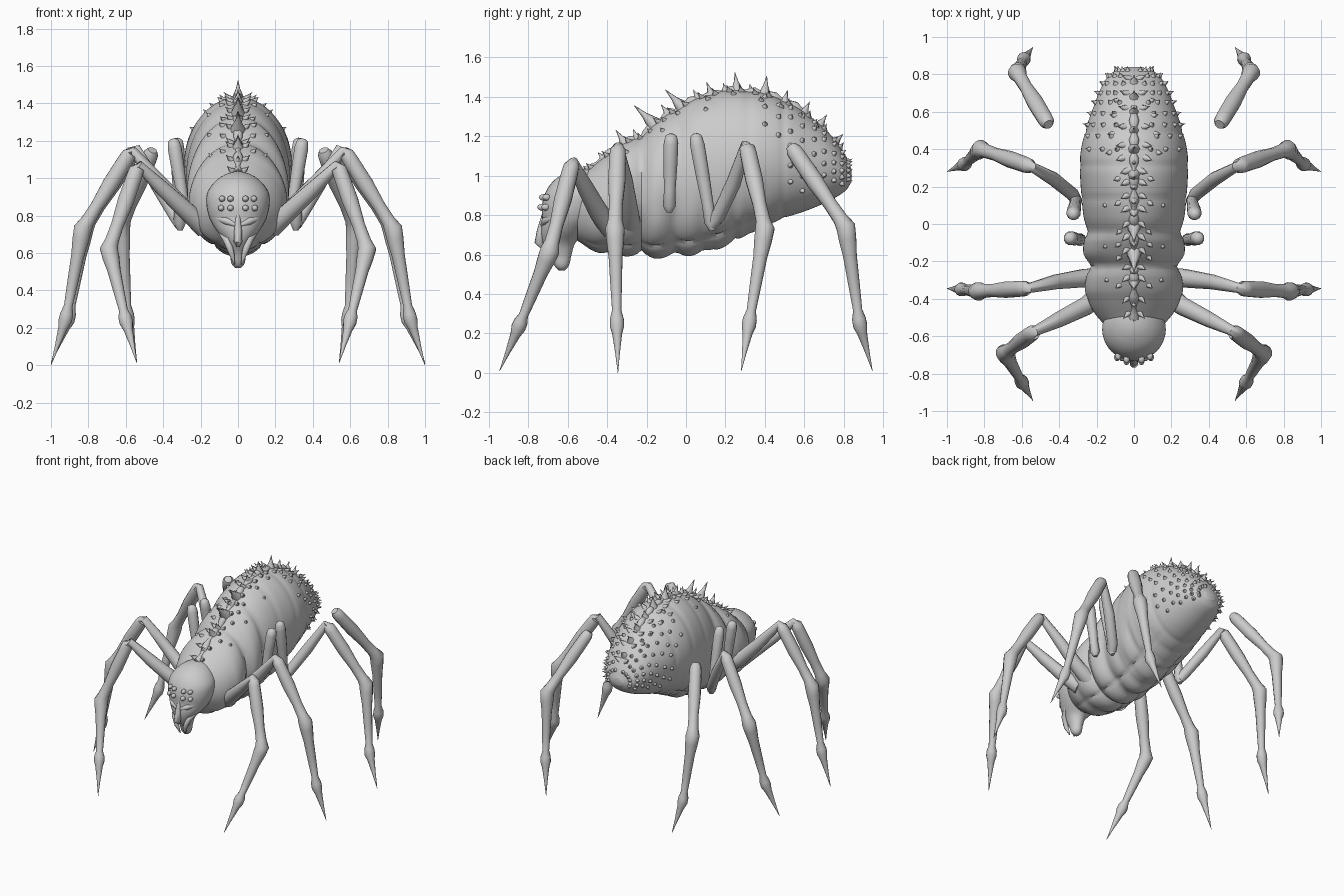
import bpy, bmesh, math, random
from mathutils import Vector

if "Cube" in bpy.data.objects:
    bpy.data.objects.remove(bpy.data.objects["Cube"])

random.seed(4)
mat = bpy.data.materials.new("pale_grey")
mat.diffuse_color = (0.6, 0.6, 0.6, 1)
mat.use_nodes = True
mat.node_tree.nodes["Principled BSDF"].inputs["Base Color"].default_value = mat.diffuse_color


def add_rings(bm, rings):
    """Skin a list of point rings and close both ends."""
    vs = [[bm.verts.new(p) for p in r] for r in rings]
    n = len(vs[0])
    for a, b in zip(vs, vs[1:]):
        for i in range(n):
            bm.faces.new((a[i], a[(i + 1) % n], b[(i + 1) % n], b[i]))
    bm.faces.new(vs[0][::-1])
    bm.faces.new(vs[-1])


def finish(bm, name, angle=50):
    bmesh.ops.recalc_face_normals(bm, faces=bm.faces[:])
    me = bpy.data.meshes.new(name)
    bm.to_mesh(me)
    bm.free()
    me.materials.append(mat)
    ob = bpy.data.objects.new(name, me)
    bpy.context.collection.objects.link(ob)
    bpy.ops.object.select_all(action='DESELECT')
    ob.select_set(True)
    bpy.context.view_layer.objects.active = ob
    bpy.ops.object.shade_smooth_by_angle(angle=math.radians(angle))
    return ob


def lerp_table(table, t):
    """Smooth (Catmull-Rom) lookup in rows that start with the key."""
    t = min(max(t, table[0][0]), table[-1][0])
    i = max(k for k in range(len(table) - 1) if table[k][0] <= t)
    p1, p2 = table[i], table[i + 1]
    p0, p3 = table[max(i - 1, 0)], table[min(i + 2, len(table) - 1)]
    h = p2[0] - p1[0]
    u = (t - p1[0]) / h
    out = []
    for k in range(1, len(p1)):
        m1 = (p2[k] - p0[k]) / (p2[0] - p0[0]) * h
        m2 = (p3[k] - p1[k]) / (p3[0] - p1[0]) * h
        out.append((2*u**3 - 3*u**2 + 1) * p1[k] + (u**3 - 2*u**2 + u) * m1
                   + (3*u**2 - 2*u**3) * p2[k] + (u**3 - u**2) * m2)
    return out


# Body: y, top z, bottom z, half width
BODY = [(-0.55, 0.99, 0.67, 0.15), (-0.47, 1.05, 0.62, 0.215), (-0.37, 1.13, 0.60, 0.26),
        (-0.28, 1.18, 0.595, 0.255), (-0.225, 1.20, 0.60, 0.235), (-0.16, 1.26, 0.585, 0.27),
        (-0.08, 1.32, 0.59, 0.265), (-0.045, 1.335, 0.60, 0.25), (0.04, 1.385, 0.60, 0.27),
        (0.20, 1.43, 0.645, 0.285), (0.36, 1.425, 0.725, 0.288), (0.50, 1.38, 0.785, 0.26),
        (0.63, 1.30, 0.83, 0.215), (0.74, 1.20, 0.88, 0.17), (0.81, 1.10, 0.925, 0.115),
        (0.84, 1.03, 0.97, 0.04)]


def body_point(y, a):
    """Point on the body; a = 0 is the top, pi the belly."""
    top, bot, hw = lerp_table(BODY, y)
    x, z = hw * math.sin(a), math.cos(a)
    k = 1.0
    if -0.52 < y < 0.55:                                   # shallow segment folds
        k -= 0.022 * (1 - abs(math.sin((y + 0.225) * 17.5))) ** 3
    if z < -0.15:                                          # rounded belly lobes
        fade = min(1, (-z - 0.15) * 3) * max(0, min(1, (0.5 - y) * 4, (y + 0.55) * 8))
        row = abs(math.sin((y + 0.225) * 20))
        k += fade * (0.075 * math.sqrt(row * abs(math.cos(a * 3))) - 0.06)
    return Vector((x * k, y, (top + bot) / 2 + z * (top - bot) / 2 * k))


def body_normal(y, a):
    d = 0.02
    n = (body_point(y + d, a) - body_point(y - d, a)).cross(
        body_point(y, a + 0.05) - body_point(y, a - 0.05)).normalized()
    c = lerp_table(BODY, y)
    out = body_point(y, a) - Vector((0, y, (c[0] + c[1]) / 2))
    return n if n.dot(out) > 0 else -n


bm = bmesh.new()
N = 96
add_rings(bm, [[body_point(-0.55 + 1.39 * math.sin(i / 100 * math.pi / 2), j * 2 * math.pi / N)
                for j in range(N)] for i in range(101)])
finish(bm, "body")


def add_tube(bm, pts, sides=10):
    """Tube through (x, y, z, radius) stations."""
    P = [Vector(p[:3]) for p in pts]
    rings = []
    for i, p in enumerate(P):
        d = (P[min(i + 1, len(P) - 1)] - P[max(i - 1, 0)]).normalized()
        u = d.cross(Vector((0.3, 1, 0.05))).normalized()
        v = d.cross(u)
        rings.append([p + pts[i][3] * (math.cos(t) * u + math.sin(t) * v)
                      for t in (2 * math.pi * k / sides for k in range(sides))])
    add_rings(bm, rings)


def add_spike(bm, p, d, length, r):
    """Thorn with a flared foot."""
    add_tube(bm, [(*(p + d * length * f), r * w) for f, w in
                  ((-0.25, 1.5), (0.12, 1.0), (0.5, 0.45), (1, 0.05))], 7)


# Crest: tall thorns on the midline, with forked thorns beside them
bm = bmesh.new()
for y, h in ((-0.5, 0.03), (-0.42, 0.04), (-0.31, 0.08), (-0.25, 0.05), (-0.16, 0.14), (-0.09, 0.06),
             (-0.02, 0.12), (0.06, 0.05), (0.13, 0.07), (0.20, 0.04), (0.26, 0.09), (0.33, 0.04),
             (0.40, 0.09), (0.50, 0.06), (0.60, 0.06), (0.68, 0.06), (0.76, 0.05)):
    d = (body_normal(y, 0) + Vector((0, -0.15, 0))).normalized()
    add_spike(bm, body_point(y, 0), d, h, 0.012 + h * 0.16)
    for s in (-1, 1):
        a = s * (0.16 if y < 0.3 else 0.24)
        d = (body_normal(y, a) + Vector((s * 0.7, -0.3, 0))).normalized()
        add_spike(bm, body_point(y + 0.02, a), d, 0.045, 0.014)
        if h > 0.05:
            add_spike(bm, body_point(y - 0.02, a * 2), d, 0.03, 0.012)
# low ridge tying the crest together
add_tube(bm, [(0, y, body_point(y, 0).z - 0.005, 0.02 + 0.009 * math.sin(y * 60))
              for y in [-0.5 + 0.025 * i for i in range(46)]], 8)
finish(bm, "back_crest")

# Small knobs scattered over the rear and shoulders
bm = bmesh.new()
for i, y in enumerate((0.40, 0.47, 0.53, 0.59, 0.65, 0.70, 0.75, 0.79, 0.82)):
    for k in range(6 if y > 0.5 else 3):
        a = 0.35 + 0.33 * k + 0.16 * (i % 2) + random.uniform(-0.05, 0.05)
        for s in (-1, 1):
            add_spike(bm, body_point(y, s * a), body_normal(y, s * a), 0.026, 0.012)
for y in (-0.3, -0.12, 0.1):
    for s in (-1, 1):
        add_spike(bm, body_point(y, s * 0.6), body_normal(y, s * 0.6), 0.02, 0.01)
finish(bm, "rear_knobs")

# Head: z, front y, back y, half width
HEAD = [(0.52, -0.645, -0.615, 0.015), (0.54, -0.665, -0.595, 0.034), (0.60, -0.69, -0.58, 0.045),
        (0.66, -0.725, -0.56, 0.068), (0.72, -0.735, -0.50, 0.115), (0.78, -0.73, -0.44, 0.15),
        (0.85, -0.73, -0.41, 0.168), (0.92, -0.71, -0.40, 0.165), (0.98, -0.665, -0.41, 0.125),
        (1.02, -0.60, -0.44, 0.07), (1.035, -0.55, -0.48, 0.02)]
bm = bmesh.new()
rings = []
for i in range(45):
    z = 0.52 + 0.515 * i / 44
    f, b, w = lerp_table(HEAD, z)
    rings.append([(w * math.sin(t), (f + b) / 2 + (f - b) / 2 * math.cos(t), z)
                  for t in (2 * math.pi * k / 32 for k in range(32))])
add_rings(bm, rings)
finish(bm, "head")


def add_ball(bm, c, r, scale=(1, 1, 1)):
    for v in bmesh.ops.create_icosphere(bm, subdivisions=2, radius=r)['verts']:
        v.co = Vector(c) + Vector([v.co[k] * scale[k] for k in range(3)])


# Eyes, brow folds, muzzle and fangs
bm = bmesh.new()
for s in (-1, 1):
    for x, z in ((0.04, 0.89), (0.085, 0.89), (0.04, 0.84), (0.09, 0.84)):
        f, b, w = lerp_table(HEAD, z)
        y = (f + b) / 2 + (f - b) / 2 * math.sqrt(1 - (x / w) ** 2)
        add_ball(bm, (s * x, y - 0.006, z), 0.017, (1, 1.3, 1))
finish(bm, "eyes")
bm = bmesh.new()
for s in (-1, 1):
    add_tube(bm, [(s * 0.015, -0.725, 0.75, 0.012), (s * 0.06, -0.715, 0.77, 0.02),
                  (s * 0.12, -0.65, 0.79, 0.015)], 8)
    add_tube(bm, [(s * 0.10, -0.63, 0.72, 0.012), (s * 0.06, -0.69, 0.67, 0.022),
                  (s * 0.035, -0.70, 0.60, 0.016), (s * 0.02, -0.68, 0.54, 0.004)], 8)
add_tube(bm, [(0, -0.72, 0.80, 0.012), (0, -0.735, 0.72, 0.022),
              (0, -0.745, 0.66, 0.024), (0, -0.73, 0.635, 0.008)], 8)
finish(bm, "muzzle")

# Lower legs: knee, shin joint, ankle and claw tip, after an optional list of thigh stations
LEGS = {
    "front_leg": ([(0.18, -0.38, 0.74, 0.06), (0.26, -0.44, 0.81, 0.05), (0.40, -0.51, 0.94, 0.042)],
                  (0.54, -0.58, 1.05), (0.69, -0.69, 0.62), (0.60, -0.845, 0.24), (0.54, -0.945, 0.01)),
    "second_leg": ([(0.17, -0.29, 0.76, 0.06), (0.27, -0.29, 0.82, 0.05), (0.42, -0.31, 0.98, 0.04)],
                   (0.58, -0.345, 1.13), (0.83, -0.36, 0.73), (0.92, -0.35, 0.25), (1.0, -0.345, 0.0)),
    "third_leg": ([(0.31, 0.13, 0.75, 0.03), (0.33, 0.16, 0.79, 0.036), (0.43, 0.24, 0.96, 0.038)],
                  (0.56, 0.31, 1.14), (0.82, 0.40, 0.73), (0.905, 0.32, 0.25), (1.0, 0.28, 0.01)),
    "rear_leg": ([], (0.465, 0.545, 1.13), (0.625, 0.81, 0.74), (0.59, 0.88, 0.25), (0.54, 0.945, 0.01)),
}


def along(a, b, t, r):
    return (*Vector(a).lerp(Vector(b), t), r)


for name, (thigh, knee, shin, ankle, tip) in LEGS.items():
    st = thigh + [along(knee, shin, t, r) for t, r in
                  ((-0.05, 0.026), (0, 0.04), (0.08, 0.043), (0.4, 0.045), (0.7, 0.035), (0.9, 0.038))]
    st += [along(shin, ankle, t, r) for t, r in
           ((0, 0.05), (0.12, 0.046), (0.3, 0.036), (0.6, 0.03), (0.86, 0.024), (0.95, 0.036))]
    st += [along(ankle, tip, t, r) for t, r in ((0.05, 0.037), (0.2, 0.026), (0.6, 0.012), (1, 0.001))]
    for s, side in ((1, "right"), (-1, "left")):
        bm = bmesh.new()
        add_tube(bm, [(s * p[0], *p[1:]) for p in st], 12)
        finish(bm, f"{name}_{side}")

# Upright hip stubs on the flanks
STUBS = {"hip_stub_front": ((0.345, -0.075, 1.2), (0.285, -0.085, 0.83)),
         "hip_stub_rear": ((0.325, 0.05, 1.2), (0.31, 0.13, 0.74))}
for name, (a, b) in STUBS.items():
    for s, side in ((1, "right"), (-1, "left")):
        bm = bmesh.new()
        add_tube(bm, [(s * p[0], *p[1:]) for p in
                      (along(a, b, t, r) for t, r in ((-0.03, 0.014), (0, 0.03), (0.1, 0.038), (0.4, 0.036),
                                                      (0.75, 0.03), (0.95, 0.034), (1.04, 0.015)))], 12)
        finish(bm, f"{name}_{side}")
